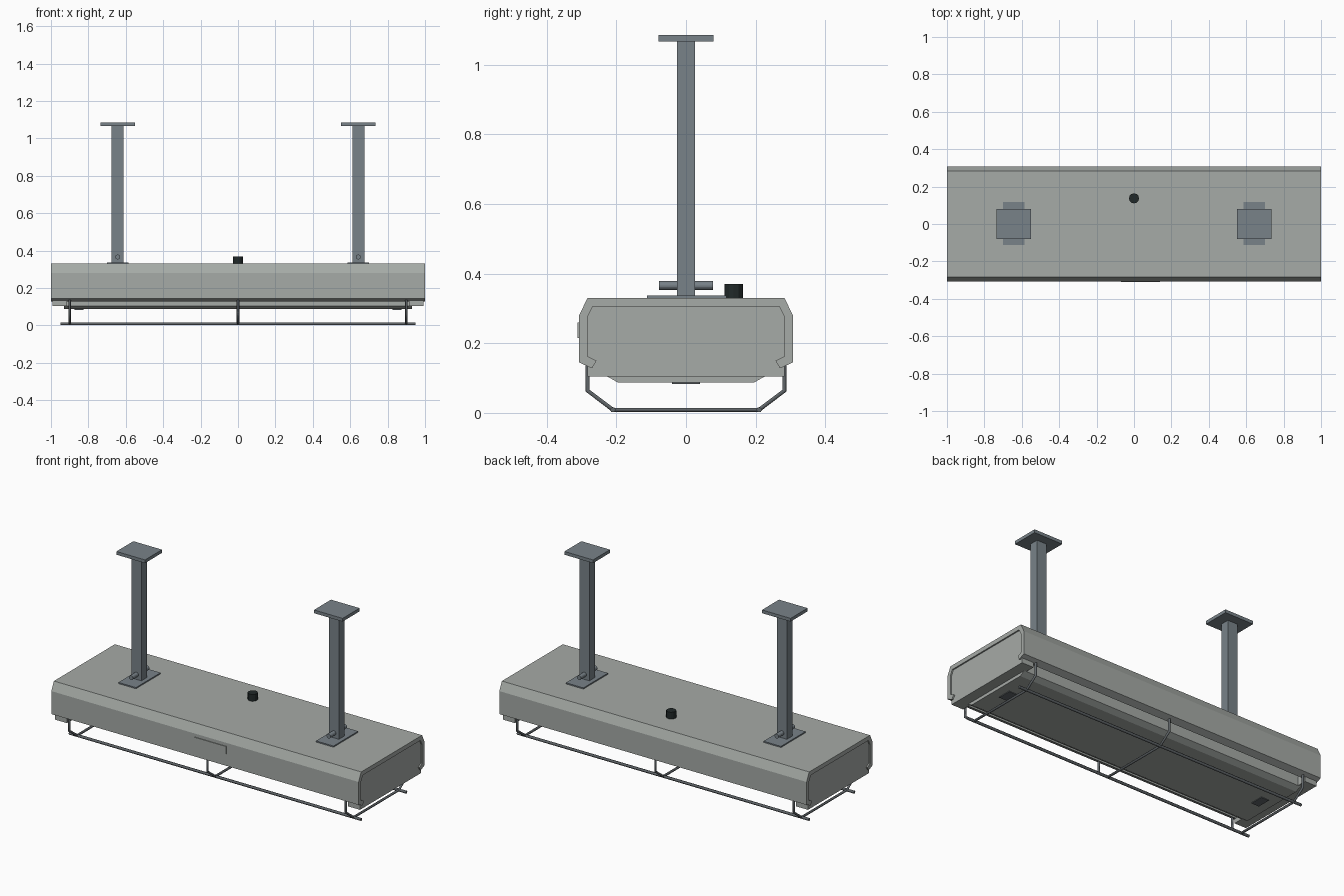
import bpy, bmesh, math
from mathutils import Matrix

if "Cube" in bpy.data.objects:
    bpy.data.objects.remove(bpy.data.objects["Cube"])


def material(name, rgb):
    m = bpy.data.materials.new(name)
    m.diffuse_color = (*rgb, 1)
    m.use_nodes = True
    m.node_tree.nodes["Principled BSDF"].inputs["Base Color"].default_value = m.diffuse_color
    return m


SHELL = material("grey_metal", (0.38, 0.405, 0.385))
STEEL = material("blue_grey_steel", (0.19, 0.225, 0.25))
GUARD = material("dark_steel", (0.12, 0.135, 0.145))
BLACK = material("black_plastic", (0.015, 0.022, 0.022))


def finish(name, bm, mat):
    bmesh.ops.recalc_face_normals(bm, faces=bm.faces)
    me = bpy.data.meshes.new(name)
    bm.to_mesh(me)
    bm.free()
    me.materials.append(mat)
    ob = bpy.data.objects.new(name, me)
    bpy.context.collection.objects.link(ob)
    return ob


def box(name, lo, hi, mat):
    bm = bmesh.new()
    bmesh.ops.create_cube(bm, size=1)
    for v in bm.verts:
        v.co = [(a + b) / 2 + c * (b - a) for a, b, c in zip(lo, hi, v.co)]
    return finish(name, bm, mat)


def extrude_x(name, profile, x0, x1, mat):
    """Extrude a closed (y, z) profile along x."""
    bm = bmesh.new()
    face = bm.faces.new([bm.verts.new((x0, y, z)) for y, z in profile])
    ext = bmesh.ops.extrude_face_region(bm, geom=[face])
    for v in ext["geom"]:
        if isinstance(v, bmesh.types.BMVert):
            v.co.x = x1
    return finish(name, bm, mat)


def cylinder(name, centre, radius, depth, mat, sides=16, rot=None):
    bm = bmesh.new()
    bmesh.ops.create_cone(bm, cap_ends=True, segments=sides, radius1=radius,
                          radius2=radius, depth=depth,
                          matrix=Matrix.Translation(centre) @ (rot or Matrix()))
    return finish(name, bm, mat)


def tube(name, points, radius, mat):
    """Round bar through the given points."""
    cu = bpy.data.curves.new(name, "CURVE")
    cu.dimensions = "3D"
    cu.bevel_depth = radius
    cu.bevel_resolution = 1
    cu.use_fill_caps = True
    sp = cu.splines.new("POLY")
    sp.points.add(len(points) - 1)
    for p, co in zip(sp.points, points):
        p.co = (*co, 1)
    cu.materials.append(mat)
    ob = bpy.data.objects.new(name, cu)
    bpy.context.collection.objects.link(ob)


def mirrored(half):
    return half + [(-y, z) for y, z in reversed(half)]


# Folded sheet housing with inward lips
outer = [(0.27, 0.128), (0.307, 0.145), (0.307, 0.28), (0.283, 0.33)]
inner = [(0.268, 0.305), (0.283, 0.275), (0.283, 0.163), (0.257, 0.15)]
loop = mirrored(outer) + [(-y, z) for y, z in reversed(inner)] + inner
# the outer run ends at the left lip, so the inner run starts there
loop = mirrored(outer) + [(-y, z) for y, z in reversed(inner)] + inner
extrude_x("housing_shell", loop, -1, 1, SHELL)

# Inner heater body with sloped underside
extrude_x("heater_body",
          mirrored([(0.195, 0.087), (0.227, 0.105), (0.227, 0.304)]),
          -0.93, 0.93, SHELL)

cap = mirrored([(0.283, 0.105), (0.283, 0.276), (0.268, 0.305)])
for side, s in (("left", -1), ("right", 1)):
    # End caps
    extrude_x(f"end_cap_{side}", cap, s * 0.915, s * 0.992, SHELL)
    # Small plate on the underside
    box(f"underside_plate_{side}", (s * 0.85 - 0.025, -0.04, 0.083),
        (s * 0.85 + 0.025, 0.04, 0.088), GUARD)
    # Ceiling support: base plate, post, cross pin, ceiling plate
    x = s * 0.643
    box(f"base_plate_{side}", (x - 0.057, -0.112, 0.329), (x + 0.057, 0.117, 0.337), STEEL)
    box(f"post_{side}", (x - 0.032, -0.026, 0.336), (x + 0.032, 0.026, 1.068), STEEL)
    box(f"ceiling_plate_{side}", (x - 0.093, -0.079, 1.066), (x + 0.093, 0.079, 1.085), STEEL)
    cylinder(f"cross_pin_{side}", (x, 0, 0.366), 0.013, 0.154, STEEL,
             rot=Matrix.Rotation(math.pi / 2, 4, "X"))
    # Long guard rails, front and back
    tube(f"guard_rail_{side}", [(-0.95, s * 0.21, 0.009), (0.95, s * 0.21, 0.009)],
         0.008, GUARD)

# Guard hoops
for name, x in (("left", -0.9), ("middle", 0), ("right", 0.9)):
    half = [(0.283, 0.145), (0.283, 0.064), (0.21, 0.009)]
    tube(f"guard_hoop_{name}", [(x, y, z) for y, z in mirrored(half)], 0.007, GUARD)

# Front control plate and cable gland
box("front_plate", (-0.07, -0.311, 0.215), (0.14, -0.306, 0.26), SHELL)
cylinder("cable_gland", (0, 0.137, 0.349), 0.027, 0.042, BLACK, sides=12)
